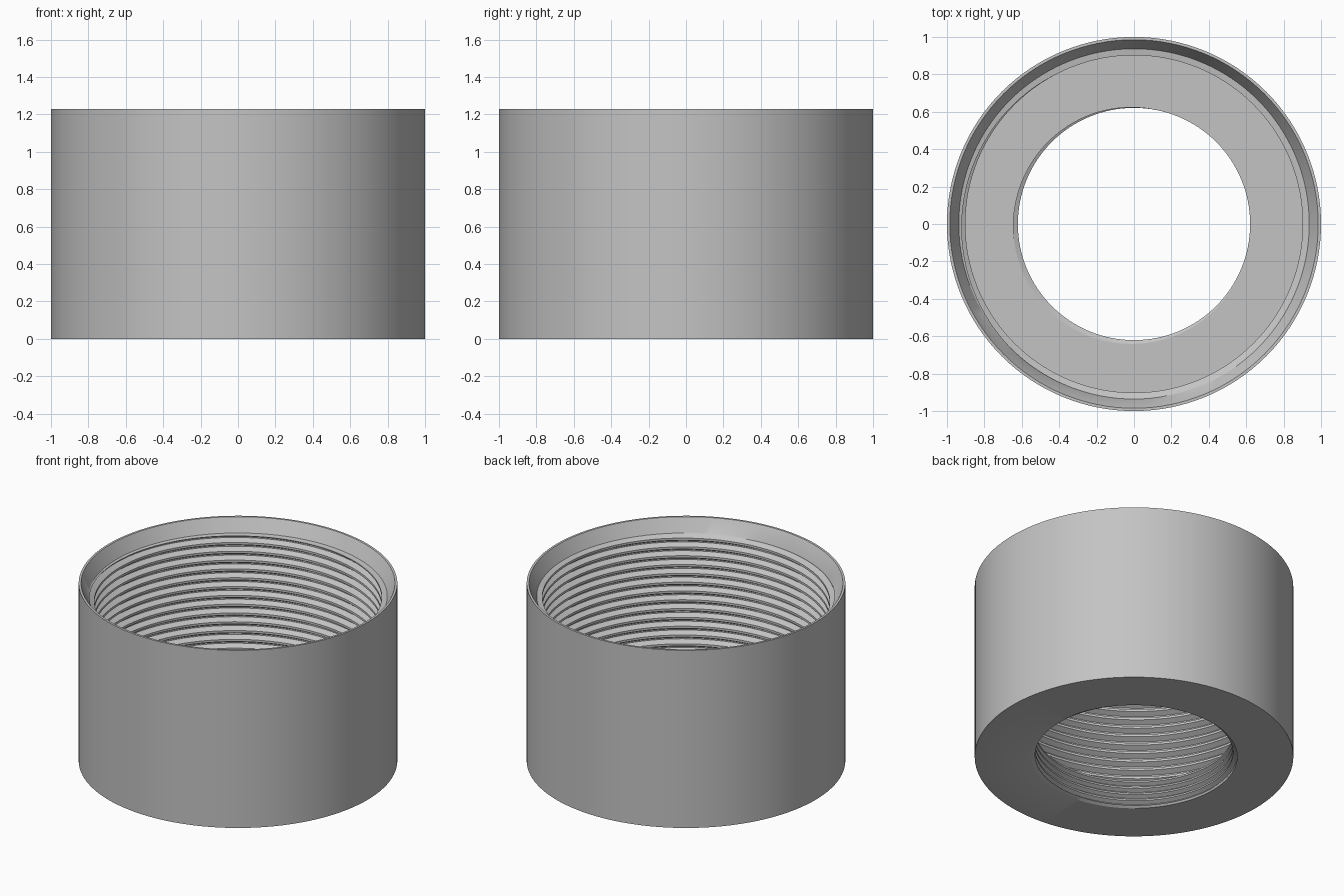
import bpy, bmesh, math

if "Cube" in bpy.data.objects:
    bpy.data.objects.remove(bpy.data.objects["Cube"])

SEG = 128
HEIGHT = 1.23
FLOOR = 0.2

# one thread turn: (fraction of pitch, 0 = crest / 1 = root)
TURN = [(0.0, 0), (0.25, 0), (0.56, 1), (0.69, 1), (1.0, 0)]


def turn_depth(f):
    f %= 1.0
    for (a, da), (b, db) in zip(TURN, TURN[1:]):
        if f <= b:
            return da + (db - da) * (f - a) / (b - a)
    return 0


def thread_column(z_low, z_high, crest, root, pitch, turn):
    """Thread section from top to bottom at a given fraction of a revolution."""
    nodes = []
    count = int((z_high - z_low) / pitch) + 2
    for k in range(-1, count):
        for f, _ in TURN[:-1]:
            z = z_low + (k + f + turn) * pitch
            z = min(max(z, z_low), z_high)
            d = turn_depth((z - z_low) / pitch - turn)
            nodes.append((crest + (root - crest) * d, z))
    # make sure both ends are reached
    for z, pos in ((z_low, 0), (z_high, len(nodes))):
        d = turn_depth((z - z_low) / pitch - turn)
        nodes.insert(pos, (crest + (root - crest) * d, z))
    return nodes[::-1]


def section(turn):
    col = [(0.648, 0), (1.0, 0), (1.0, HEIGHT), (0.985, HEIGHT), (0.937, 1.14)]
    # wide upper bore, then narrow lower bore; the floor joins them
    col += thread_column(FLOOR, 1.135, 0.902, 0.936, 0.061, turn)
    col += thread_column(0.012, FLOOR, 0.621, 0.648, 0.0445, turn)
    return col + [col[0]]


# threaded adapter ring, swept around z
bm = bmesh.new()
columns = []
for i in range(SEG + 1):
    a = 2 * math.pi * i / SEG
    columns.append([bm.verts.new((r * math.cos(a), r * math.sin(a), z))
                    for r, z in section(i / SEG)])
for c0, c1 in zip(columns, columns[1:]):
    for j in range(len(c0) - 1):
        bm.faces.new((c0[j], c1[j], c1[j + 1], c0[j + 1]))
bmesh.ops.remove_doubles(bm, verts=bm.verts, dist=1e-5)
bmesh.ops.dissolve_degenerate(bm, dist=1e-5, edges=bm.edges)
bmesh.ops.recalc_face_normals(bm, faces=bm.faces)

mesh = bpy.data.meshes.new("threaded_ring")
bm.to_mesh(mesh)
bm.free()
ring = bpy.data.objects.new("threaded_ring", mesh)
bpy.context.collection.objects.link(ring)

grey = bpy.data.materials.new("grey metal")
grey.diffuse_color = (0.55, 0.55, 0.55, 1)
grey.use_nodes = True
grey.node_tree.nodes["Principled BSDF"].inputs["Base Color"].default_value = grey.diffuse_color
mesh.materials.append(grey)

bpy.context.view_layer.objects.active = ring
ring.select_set(True)
bpy.ops.object.shade_smooth_by_angle(angle=math.radians(25))
